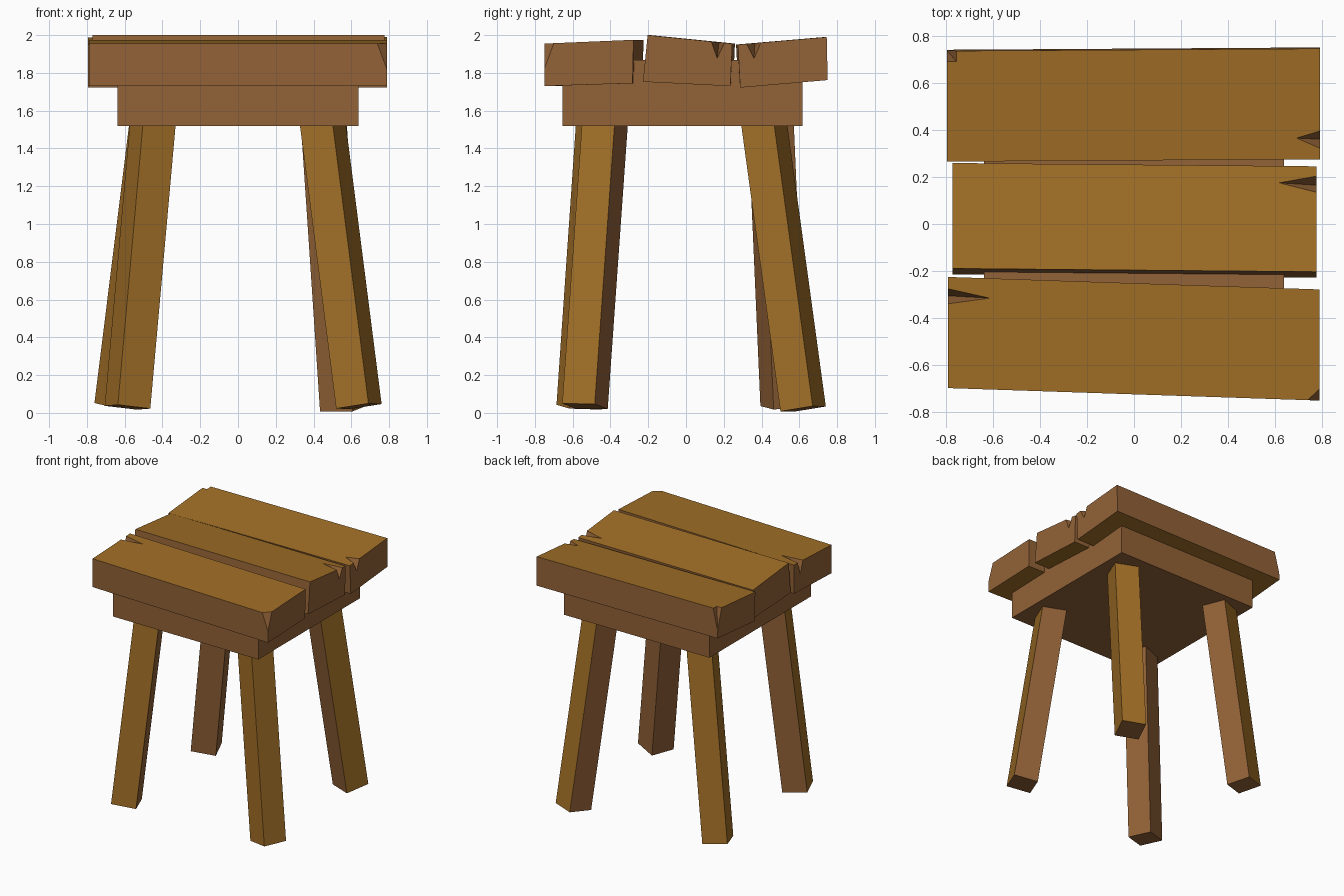
import bpy, bmesh
from math import radians
from mathutils import Vector, Matrix

cube = bpy.data.objects.get("Cube")
if cube:
    bpy.data.objects.remove(cube, do_unlink=True)


def material(name, rgb):
    m = bpy.data.materials.new(name)
    m.use_nodes = True
    m.diffuse_color = (*rgb, 1)
    m.node_tree.nodes["Principled BSDF"].inputs["Base Color"].default_value = (*rgb, 1)
    return m


MATS = [material("golden wood", (0.36, 0.16, 0.02)),
        material("reddish wood", (0.29, 0.122, 0.038))]
GOLD, RED = 0, 1


def solid(name, points, rule):
    """Convex solid; rule maps a face normal to a wood colour."""
    bm = bmesh.new()
    for p in points:
        bm.verts.new(p)
    out = bmesh.ops.convex_hull(bm, input=bm.verts)
    loose = {g for g in out["geom_interior"] + out["geom_unused"]
             if isinstance(g, bmesh.types.BMVert)}
    bmesh.ops.delete(bm, geom=list(loose), context="VERTS")
    bmesh.ops.dissolve_limit(bm, angle_limit=0.01, verts=bm.verts, edges=bm.edges)
    bmesh.ops.recalc_face_normals(bm, faces=bm.faces)
    for f in bm.faces:
        f.material_index = rule(f.normal)
    mesh = bpy.data.meshes.new(name)
    bm.to_mesh(mesh)
    bm.free()
    for m in MATS:
        mesh.materials.append(m)
    ob = bpy.data.objects.new(name, mesh)
    bpy.context.scene.collection.objects.link(ob)
    return ob


def all_red(n):
    return RED


def plank(name, x0, x1, profile, skew):
    """Board with a (y, z) end profile, shifted in y by skew at its left end."""
    pts = [(x1, y, z) for y, z in profile] + [(x0, y + skew, z) for y, z in profile]
    return solid(name, pts, lambda n: GOLD if abs(n.z) > 0.7 else RED)


def carve(target, points, pivot, grow):
    """Cut a wedge, enlarged about a pivot and opened upwards, out of a board."""
    pivot = Vector(pivot)
    pts = [pivot + (Vector(p) - pivot) * grow for p in points]
    pts += [p + Vector((0, 0, 0.06)) for p in pts]
    cutter = solid("cutter", pts, all_red)
    cutter.hide_render = True
    mod = target.modifiers.new("notch", "BOOLEAN")
    mod.operation = "DIFFERENCE"
    mod.solver = "EXACT"
    mod.material_mode = "INDEX"
    mod.object = cutter
    dg = bpy.context.evaluated_depsgraph_get()
    mesh = bpy.data.meshes.new_from_object(target.evaluated_get(dg))
    target.modifiers.clear()
    target.data = mesh
    bpy.data.objects.remove(cutter, do_unlink=True)


def split(target, tip, x, ya, yb, yc, depth):
    """V-shaped crack running from the board's end at x to a tip."""
    z = tip[2]
    carve(target, [tip, (x, ya, z), (x, yb, z), (x, yc, z - depth)], tip, 1.3)


# Seat boards
front = plank("front_board", -0.79, 0.788,
              [(-0.75, 1.955), (-0.278, 1.975), (-0.283, 1.745), (-0.75, 1.73)], 0.053)
middle = plank("middle_board", -0.77, 0.775,
               [(-0.203, 2.0), (0.245, 1.955), (0.235, 1.73), (-0.228, 1.753)], 0.014)
back = plank("back_board", -0.795, 0.79,
             [(0.275, 1.95), (0.745, 1.99), (0.75, 1.762), (0.287, 1.722)], -0.01)

# Cracks in the board ends
split(front, (-0.61, -0.315, 1.973), -0.79, -0.34, -0.275, -0.305, 0.1)
split(middle, (0.615, 0.175, 1.963), 0.775, 0.135, 0.205, 0.165, 0.085)
split(back, (0.69, 0.365, 1.958), 0.79, 0.32, 0.395, 0.36, 0.083)

# Chipped corners
chip = [(0.735, -0.75, 1.957), (0.788, -0.7, 1.957), (0.788, -0.75, 1.82)]
centre = sum((Vector(p) for p in chip), Vector()) / 3
carve(front, chip + [(0.788, -0.75, 1.957)], centre, 3)
foot = (-0.795, 0.738, 1.82)
carve(back, [(x, y, 1.985) for x in (-0.755, -0.84) for y in (0.69, 0.79)] + [foot], foot, 1.05)

# Block under the seat
solid("seat_block", [(x, y, z) for x in (-0.638, 0.638)
                     for y in (-0.655, 0.618) for z in (1.52, 1.867)], all_red)


def leg(name, foot, top):
    """Splayed square leg: outward faces golden, inward faces and ends reddish."""
    foot, top = Vector(foot), Vector(top)
    axis = (top - foot).normalized()
    turn = radians(-22 if foot.x > 0 else 22)
    rot = Vector((0, 0, 1)).rotation_difference(axis).to_matrix() @ Matrix.Rotation(turn, 3, "Z")
    h = 0.093
    pts = [end + rot @ Vector((sx * h, sy * h, 0))
           for end in (foot, top + axis * 0.12) for sx in (-1, 1) for sy in (-1, 1)]

    def rule(n):
        local = rot.transposed() @ n
        outward = local.x * foot.x + local.y * foot.y > 0
        return GOLD if abs(local.z) < 0.5 and outward else RED
    solid(name, pts, rule)


# Legs
leg("front_left_leg", (0.64, -0.535, 0.035), (0.45, -0.43, 1.52))
leg("front_right_leg", (-0.585, -0.565, 0.03), (-0.452, -0.462, 1.52))
leg("back_left_leg", (0.555, 0.62, 0.021), (0.455, 0.415, 1.52))
leg("back_right_leg", (-0.64, 0.515, 0.035), (-0.455, 0.45, 1.52))
